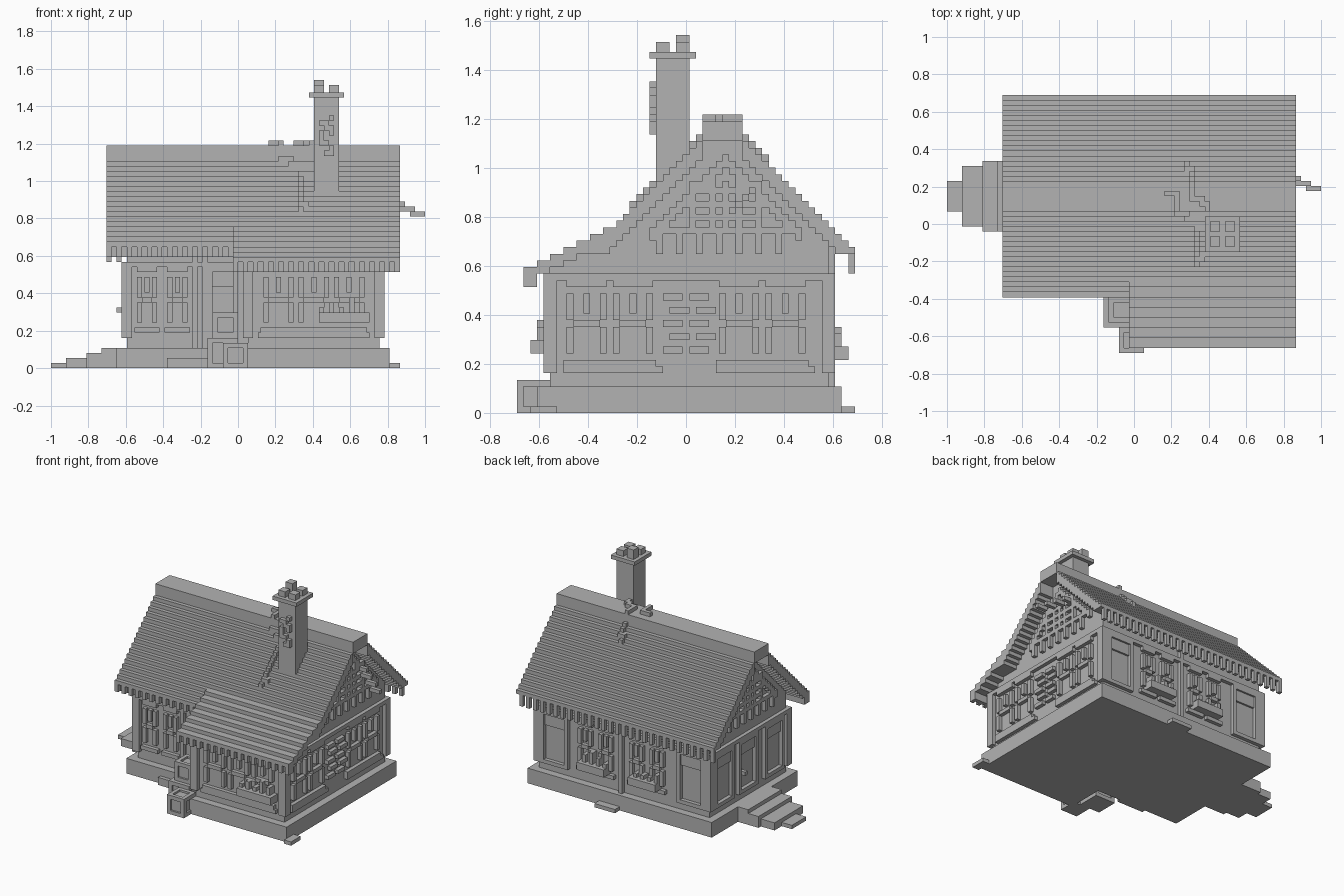
import bpy
import bmesh
import random
from mathutils import Matrix, Vector

default_cube = bpy.data.objects.get("Cube")
if default_cube:
    bpy.data.objects.remove(default_cube, do_unlink=True)

random.seed(4)
UNIT = 2 / 74  # edge of one block; the whole house sits on this grid
ORIGIN = Vector((37, 25.5, 0))

grey = bpy.data.materials.new("plain_grey")
grey.use_nodes = True
grey.diffuse_color = (0.45, 0.45, 0.45, 1)
grey.node_tree.nodes["Principled BSDF"].inputs["Base Color"].default_value = grey.diffuse_color


def build(name, boxes):
    """Make one object from boxes given as low and high corners in grid units."""
    bm = bmesh.new()
    for low, high in boxes:
        low, high = Vector(low), Vector(high)
        centre = ((low + high) / 2 - ORIGIN) * UNIT
        size = (high - low) * UNIT
        bmesh.ops.create_cube(bm, size=1, matrix=Matrix.Translation(centre) @ Matrix.Diagonal(size.to_4d()))
    mesh = bpy.data.meshes.new(name)
    bm.to_mesh(mesh)
    bm.free()
    mesh.materials.append(grey)
    obj = bpy.data.objects.new(name, mesh)
    bpy.context.collection.objects.link(obj)
    return obj


# Main levels and edges of the house, in grid units
BASE, SILL, HEAD = 4, 8, 19
LEFT, RIGHT, WING_LEFT = 15, 65, 39
WING_FRONT, FRONT, BACK = 5, 15, 47
ROOF_LEFT, ROOF_RIGHT, ROOF_WING = 11, 69, 36
EAVE_FRONT, EAVE_BACK, WING_EAVE, RIDGE = 11, 51, 1, 31
RIDGE_TOP, EAVE_TOP = 44, 25


def roof_top(y):
    """Height of the main roof over the block that starts at y."""
    step = min(y - EAVE_FRONT, EAVE_BACK - 1 - y)
    return RIDGE_TOP if step >= 17 else EAVE_TOP + step


# Stone base
build("stone_base", [
    ((LEFT - 2, FRONT - 2, 0), (RIGHT + 2, BACK + 2, BASE)),
    ((WING_LEFT - 1, WING_FRONT - 2, 0), (RIGHT + 2, FRONT, BASE)),
])

# Walls, with the gables filled in slices up to the roof
body = [((LEFT, FRONT, BASE), (RIGHT, BACK, EAVE_TOP)),
        ((WING_LEFT, WING_FRONT, BASE), (RIGHT, FRONT, EAVE_TOP - 4))]
for z in range(EAVE_TOP, RIDGE_TOP - 1):
    reach = RIDGE_TOP - z - 1
    body.append(((LEFT, max(FRONT, RIDGE - reach), z), (RIGHT, min(BACK, RIDGE + reach), z + 1)))
for step in range(5):
    z = EAVE_TOP - 4 + step
    body.append(((WING_LEFT, WING_FRONT + 2 * step, z), (RIGHT, FRONT + 4, z + 1)))
build("house_walls", body)

# Stepped main roof
build("main_roof", [
    ((ROOF_LEFT, y, max(roof_top(y) - 3, EAVE_TOP - 1)), (ROOF_RIGHT, y + 1, roof_top(y)))
    for y in range(EAVE_FRONT, EAVE_BACK)
])

# Shallower stepped wing roof
build("wing_roof", [
    ((ROOF_WING, WING_EAVE + 2 * i, 20 + i + (i == 0)), (ROOF_RIGHT, WING_EAVE + 2 * i + 2, 22 + i))
    for i in range(7)
])


# Rows of teeth under the eaves
def eave_teeth(name, x0, x1, y, z):
    teeth = [((x, y, z - 2), (x + 1, y + 1, z)) for x in range(x0, x1, 2)]
    teeth.append(((x0, y + 1, z - 2), (x1, y + 2, z)))
    return build(name, teeth)


eave_teeth("front_eave_teeth", ROOF_LEFT, ROOF_WING, EAVE_FRONT, EAVE_TOP - 1)
eave_teeth("wing_eave_teeth", ROOF_WING, ROOF_RIGHT, WING_EAVE, EAVE_TOP - 4)
build("back_eave_teeth", [
    ((x, EAVE_BACK - 1, EAVE_TOP - 4), (x + 1, EAVE_BACK, EAVE_TOP - 1))
    for x in range(ROOF_LEFT, ROOF_RIGHT, 2)
])

# Each wall face: axis it faces along, its plane, its outward direction
FACES = {
    "front": ("y", FRONT, -1),
    "wing": ("y", WING_FRONT, -1),
    "back": ("y", BACK, 1),
    "left": ("x", LEFT, -1),
    "right": ("x", RIGHT, 1),
    "wing_side": ("x", WING_LEFT, -1),
}


def plate(face, u0, u1, z0, z1, depth=1):
    """Box standing out of a wall face, u running along the wall."""
    axis, plane, out = FACES[face]
    near, far = sorted((plane, plane + out * depth))
    if axis == "x":
        return (near, u0, z0), (far, u1, z1)
    return (u0, near, z0), (u1, far, z1)


def window(face, u, half, low=SILL, high=HEAD):
    """Raised frame with a stepped arch, a sill and split glazing bars."""
    middle = (low + high) // 2
    bars = [plate(face, u - half, u + half, high, high + 1)]
    bars.append(plate(face, u - half + 1, u + half - 1, high + 1, high + 2))
    bars.append(plate(face, u - half - 0.5, u + half + 0.5, low - 1, low))
    for side in (-1, 1):
        a, b = sorted((u + side * half, u + side * (half - 1)))
        bars += [plate(face, a, b, z, z + 4) for z in range(low + 1, high - 3, 5)]
    bars.append(plate(face, u - half + 1, u + half - 1, middle, middle + 1))
    bars.append(plate(face, u - 0.5, u + 0.5, middle + 2, high - 1))
    return bars


def tall_window(face, u, half):
    """Plain full-height frame with one deep sill."""
    bars = [plate(face, u - half, u + half, z, z + 1) for z in (BASE + 2, HEAD)]
    for side in (-1, 1):
        a, b = sorted((u + side * half, u + side * (half - 1)))
        bars.append(plate(face, a, b, BASE + 2, HEAD))
    bars.append(plate(face, u - half + 1, u + half - 1, HEAD - 3, HEAD, 0.5))
    return bars


# Corner posts and beams of every wall
spans = {"front": (LEFT, WING_LEFT), "wing": (WING_LEFT, RIGHT), "back": (LEFT, RIGHT),
         "left": (FRONT, BACK), "right": (WING_FRONT, BACK), "wing_side": (WING_FRONT, FRONT)}
for face, (start, end) in spans.items():
    build(face + "_timbers", [
        plate(face, start - 1, start + 1, BASE + 2, HEAD + 2),
        plate(face, end - 1, end + 1, BASE + 2, HEAD + 2),
        plate(face, start, end, HEAD + 1, HEAD + 2),
    ])

# Right wall: two pairs of windows around a column of bricks
for side, centre in (("front", 14), ("rear", 37)):
    pair = window("right", centre - 3.5, 3) + window("right", centre + 3.5, 3)
    pair.append(plate("right", centre - 7, centre + 8, BASE + 2, SILL - 1))
    build("right_" + side + "_windows", pair)
bricks = []
for row, z in enumerate(range(SILL + 1, HEAD, 2)):
    shift = row % 2
    bricks += [plate("right", u + shift, u + shift + 3, z, z + 1) for u in (22, 26)]
build("right_wall_bricks", bricks)

# Front walls: twin window, door, and three wing windows
build("front_windows", window("front", 19, 2) + window("front", 25, 2))
build("front_posts", [plate("front", u, u + 1, BASE, EAVE_TOP - 3) for u in (28, 30)])
build("front_door", tall_window("front", 34, 3))
wing_bars = []
for centre in (45, 52, 59):
    wing_bars += window("wing", centre, 3)
wing_bars.append(plate("wing", WING_LEFT + 2, RIGHT - 2, BASE + 2, SILL - 1))
build("wing_windows", wing_bars)

# Back wall: tall windows at the ends, twin windows between
build("back_tall_windows", tall_window("back", 20, 4) + tall_window("back", 60, 4))
for name, centre in (("inner", 33), ("outer", 48)):
    build("back_" + name + "_windows", window("back", centre - 3, 2) + window("back", centre + 3, 2))
build("back_centre_post", [plate("back", 40, 41, BASE, EAVE_TOP)])

# Left wall: door between two tall windows
build("left_windows", tall_window("left", 21, 4) + tall_window("left", 42, 4))
build("left_door", tall_window("left", RIDGE + 1, 4) + [plate("left", RIDGE + 3, RIDGE + 4, 11, 12, 2)])


# Flower boxes with bunches of blooms
def flower_box(name, face, start, end, z):
    parts = [plate(face, start, end, z, z + 2, 3)]
    parts += [plate(face, u, u + 1, z + 2, z + 2 + random.randint(1, 3), 2) for u in range(start, end, 2)]
    return build(name, parts)


flower_box("wing_flower_box", "wing", 53, 63, 9)
for name, centre in (("inner", 33), ("outer", 48)):
    flower_box("back_" + name + "_flower_box", "back", centre - 4, centre + 4, SILL)

# Gable trusses and attic windows
for face in ("left", "right"):
    truss = []
    for d in range(12):
        z = RIDGE_TOP - 7 - d
        truss += [plate(face, u, u + 1, z, z + 2) for u in {RIDGE - d, RIDGE + d}]
    truss += [plate(face, u, u + 1, EAVE_TOP - 1, EAVE_TOP + 3) for u in range(RIDGE - 10, RIDGE + 11, 3)]
    truss.append(plate(face, RIDGE - 11, RIDGE + 12, EAVE_TOP + 2, EAVE_TOP + 3))
    truss += [plate(face, RIDGE + i, RIDGE + i + 1, EAVE_TOP + 3, RIDGE_TOP - 9) for i in (-5, -2, 0, 2, 5)]
    truss += [plate(face, RIDGE - 4, RIDGE + 5, z, z + 1) for z in (29, 31, 33)]
    build(face + "_gable_truss", truss)

# Chimney with cap and pots
CHIMNEY = Vector((52, 21, 30))
build("chimney", [
    (CHIMNEY, CHIMNEY + Vector((5, 5, 24))),
    (CHIMNEY + Vector((-1, -1, 23.5)), CHIMNEY + Vector((6, 6, 24.5))),
])
pots = []
for dx in (0, 3):
    for dy in (0, 3):
        low = CHIMNEY + Vector((dx, dy, 24))
        pots.append((low, low + Vector((2, 2, 3 if dy > dx else 2))))
build("chimney_pots", pots)

# Ivy creeping over the ridge and up the chimney
ivy = set()
for start, direction in ((24, -1), (26, 1), (28, 1)):
    x, y = 51, start
    for step in range(14):
        if 15 < y < RIDGE + 7:
            ivy.add((x, y, roof_top(y)))
        if random.random() < 0.6:
            y += direction
        else:
            x += -direction if x < 50 else -1
for z in range(42, 50):
    ivy.add((random.randint(52, 55), CHIMNEY.y - 1, z))
    ivy.add((random.randint(53, 55), CHIMNEY.y - 1, z))
build("ivy", [(cell, Vector(cell) + Vector((1, 1, 1))) for cell in sorted(ivy)])

# Stepped ornament on the right gable
build("gable_ornament", [
    ((ROOF_RIGHT - 4 + i, 35 - i // 2, 33 - i // 2), (ROOF_RIGHT - 2 + i, 36 - i // 2, 34 - i // 2))
    for i in range(8)
])

# Stone path stepping down from the left door
path = []
for i, (x, inset) in enumerate(((10, 0), (7, 0), (3, 1), (0, 4))):
    path.append(((x, 24 + inset, 0), (LEFT - 2, 38 - inset, BASE - i)))
build("stone_path", path)

# Loose stones around the base
build("loose_stones", [
    ((RIGHT + 2, 2, 0), (ROOF_RIGHT, 6, 1)),
    ((40, BACK + 2, 0), (46, EAVE_BACK, 1)),
    ((23, FRONT - 3, 0), (31, FRONT - 2, 2)),
])


# Stacked crates beside the wing
def crate(name, x, y, z, size):
    low = Vector((x, y, z))
    parts = [(low + Vector((0.5, 0.5, 0)), low + Vector((size - 0.5, size - 0.5, size - 0.5)))]
    far = size - 1
    for a in (0, far):
        for b in (0, far):
            for corner, length in (((0, a, b), (size, 1, 1)), ((a, 0, b), (1, size, 1)), ((a, b, 0), (1, 1, size))):
                parts.append((low + Vector(corner), low + Vector(corner) + Vector(length)))
    return build(name, parts)


crate("front_crate", 34, 0, 0, 5)
crate("lower_crate", 31, 5, 0, 6)
crate("upper_crate", 32, 6, 6, 5)
